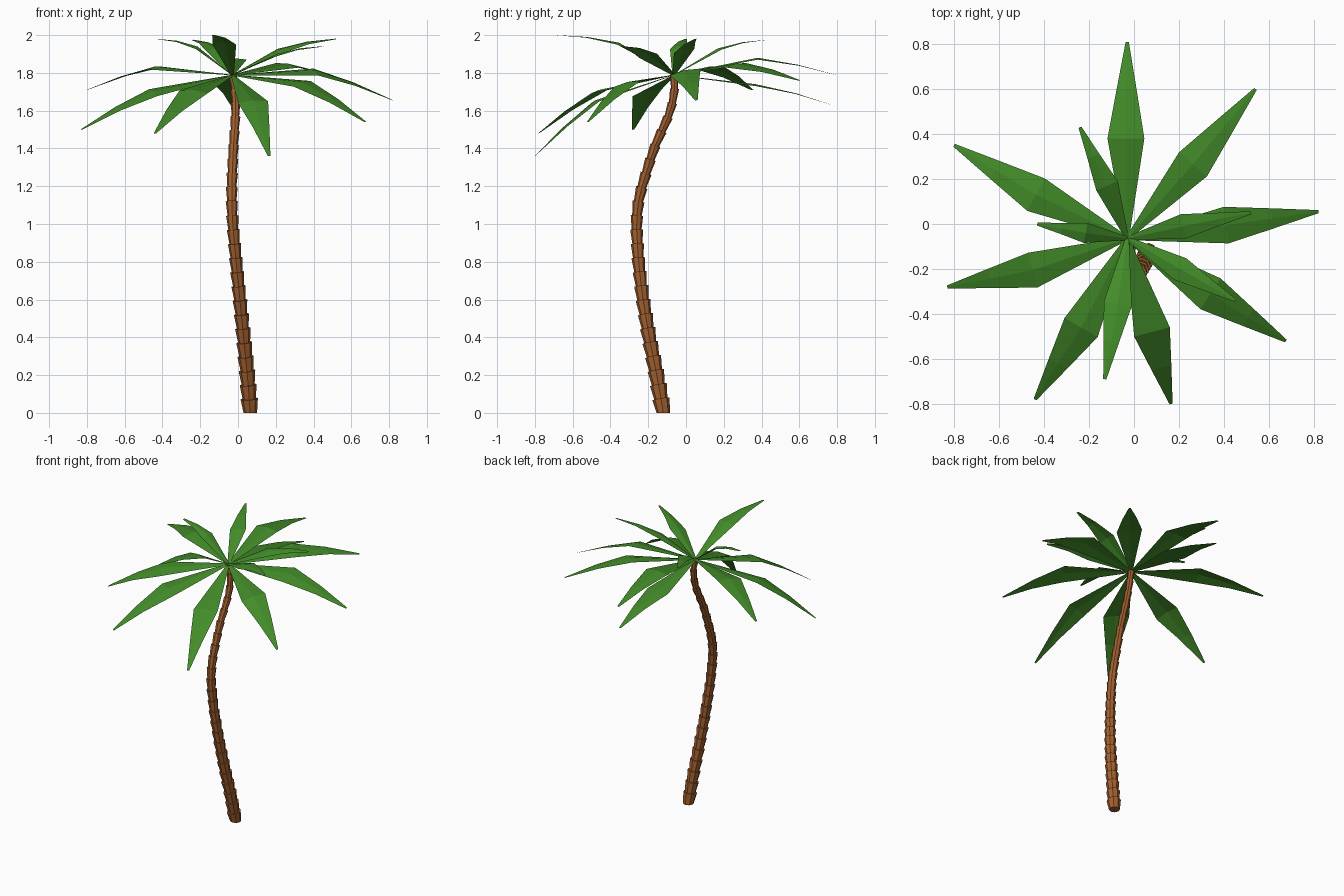
import bpy, bmesh, math
from mathutils import Vector

if "Cube" in bpy.data.objects:
    bpy.data.objects.remove(bpy.data.objects["Cube"])


def material(name, color):
    m = bpy.data.materials.new(name)
    m.diffuse_color = color
    m.use_nodes = True
    m.node_tree.nodes["Principled BSDF"].inputs["Base Color"].default_value = m.diffuse_color
    return m


def finish(bm, name, mat):
    mesh = bpy.data.meshes.new(name)
    bm.to_mesh(mesh)
    bm.free()
    mesh.materials.append(mat)
    ob = bpy.data.objects.new(name, mesh)
    bpy.context.collection.objects.link(ob)
    return ob


bark = material("bark", (0.37, 0.12, 0.03, 1))
green = material("leaf_green", (0.055, 0.26, 0.022, 1))

# Trunk centre line: x, y, z
path = [Vector(p) for p in [
    (0.065, -0.12, 0.0), (0.05, -0.155, 0.2), (0.03, -0.195, 0.4),
    (0.01, -0.228, 0.6), (-0.01, -0.252, 0.8), (-0.028, -0.263, 1.0),
    (-0.033, -0.256, 1.1), (-0.033, -0.233, 1.2), (-0.025, -0.17, 1.4),
    (-0.017, -0.125, 1.5), (-0.012, -0.08, 1.6), (-0.015, -0.06, 1.7),
    (-0.03, -0.064, 1.79)]]


def centre(z):
    for a, b in zip(path, path[1:]):
        if z <= b.z:
            return a.lerp(b, (z - a.z) / (b.z - a.z))
    return path[-1].copy()


# Trunk: stacked eight-sided segments, each flaring towards its top
SEGMENTS, SIDES, HEIGHT = 24, 8, 1.79
bm = bmesh.new()


def ring(z, radius, flat=False):
    c = centre(z)
    t = centre(min(z + 0.05, HEIGHT)) - centre(max(z - 0.05, 0))
    q = Vector((0, 0, 1)).rotation_difference(t)
    verts = []
    for i in range(SIDES):
        a = math.tau * i / SIDES
        v = Vector((math.cos(a), math.sin(a), 0)) * radius
        verts.append(bm.verts.new(c + (v if flat else q @ v)))
    return verts


previous = None
for s in range(SEGMENTS):
    z0, z1 = HEIGHT * s / SEGMENTS, HEIGHT * (s + 1) / SEGMENTS
    r = 0.046 - 0.023 * s / (SEGMENTS - 1)
    low, high = ring(z0, r * 0.78, s == 0), ring(z1, r)
    rows = [(low, high)]
    if previous:
        rows.append((previous, low))
    else:
        bm.faces.new(low[::-1])
    for a, b in rows:
        for i in range(SIDES):
            j = (i + 1) % SIDES
            bm.faces.new((a[i], a[j], b[j], b[i]))
    previous = high
bm.faces.new(previous)
finish(bm, "trunk", bark)

# Leaves: widest point, tip, half width, slope of the blade towards +y
CROWN = Vector((-0.03, -0.064, 1.79))
leaves = [
    ((0.41, -0.005, 1.815), (0.82, 0.055, 1.655), 0.082, 0.22),
    ((0.262, 0.265, 1.85), (0.54, 0.60, 1.76), 0.082, 0.22),
    ((-0.036, 0.38, 1.88), (-0.03, 0.81, 1.785), 0.082, 0),
    ((-0.036, 0.37, 1.74), (-0.03, 0.79, 1.625), 0.08, 0),
    ((-0.435, 0.13, 1.835), (-0.80, 0.35, 1.71), 0.082, 0.1),
    ((-0.45, -0.205, 1.705), (-0.83, -0.28, 1.50), 0.08, 0.24),
    ((-0.235, -0.46, 1.71), (-0.44, -0.78, 1.48), 0.085, 0.2),
    ((0.08, -0.48, 1.655), (0.165, -0.80, 1.36), 0.082, 0.2),
    ((0.34, -0.31, 1.752), (0.675, -0.52, 1.54), 0.082, 0.22),
    ((0.22, -0.01, 1.925), (0.52, 0.05, 1.98), 0.055, 0.22),
    ((0.205, -0.20, 1.90), (0.45, -0.34, 1.94), 0.055, 0.22),
    ((-0.072, -0.355, 1.96), (-0.13, -0.69, 2.0), 0.063, 0),
    ((-0.215, -0.04, 1.94), (-0.43, 0.0, 1.98), 0.045, 0.1),
    ((-0.12, 0.17, 1.93), (-0.24, 0.43, 1.975), 0.052, 0.2),
]


def leaf(name, mid, tip, half, slope):
    mid, tip = Vector(mid), Vector(tip)
    d = tip - CROWN
    side = Vector((-d.y, d.x, 0)).normalized()
    side.z = slope * side.y
    outer = mid.lerp(tip, 0.5) + Vector((0, 0, 0.01))
    bm = bmesh.new()
    rows = []
    # Each row: left edge, slightly raised midrib, right edge
    for p, w, drop in ((CROWN, 0.008, 0.002), (mid, half, 0.01),
                       (outer, half * 0.55, 0.004), (tip, 0.007, 0)):
        down = Vector((0, 0, -drop))
        rows.append([bm.verts.new(v) for v in
                     (p + side * w + down, p, p - side * w + down)])
    for a, b in zip(rows, rows[1:]):
        for i in range(2):
            bm.faces.new((a[i + 1], b[i + 1], b[i], a[i]))
    bm.normal_update()
    finish(bm, name, green)


for n, args in enumerate(leaves, 1):
    leaf(f"leaf_{n:02d}", *args)
